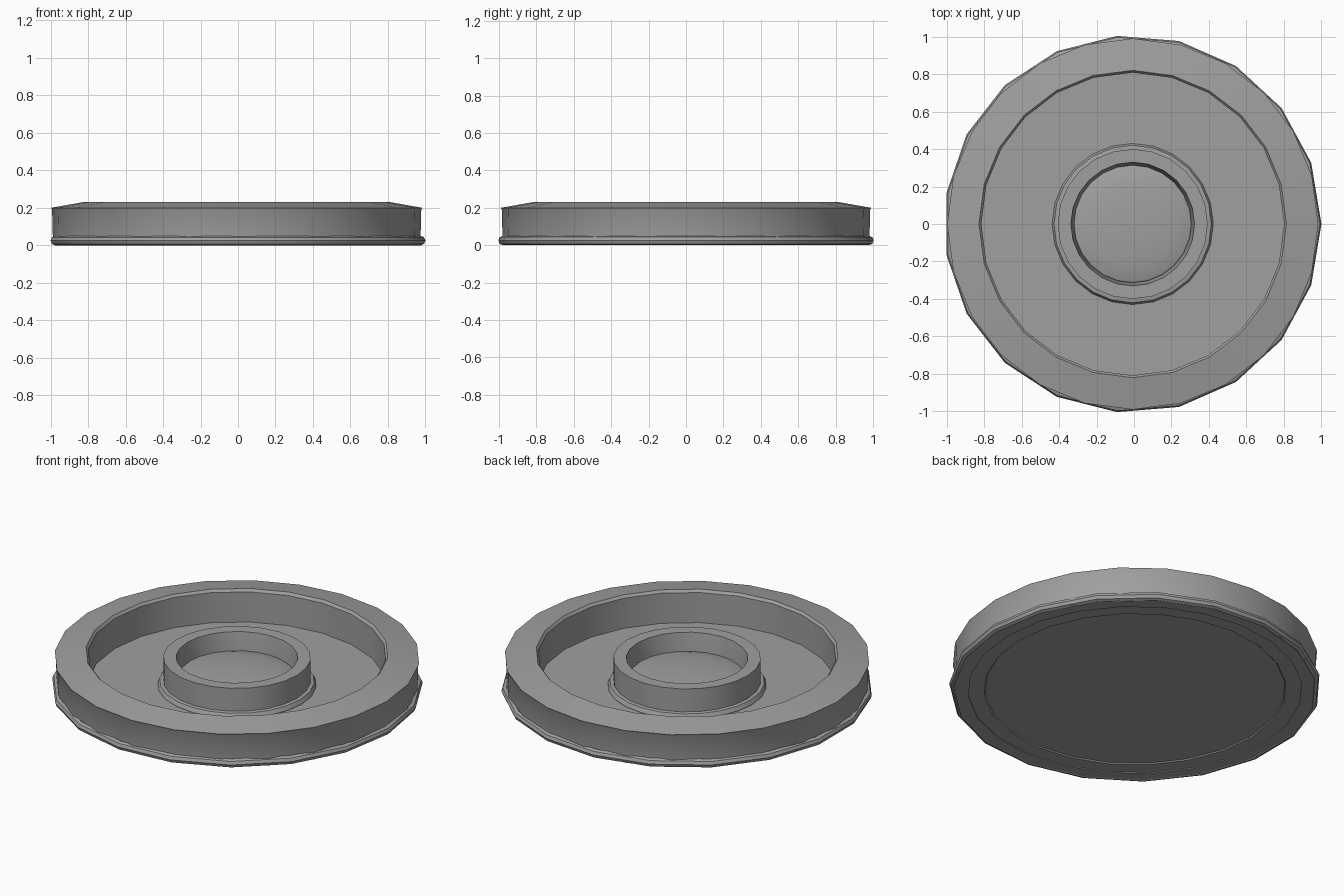
import bpy, bmesh, math

cube = bpy.data.objects.get("Cube")
if cube:
    bpy.data.objects.remove(cube, do_unlink=True)

# Single stone colour
COLOUR = (0.35, 0.35, 0.35, 1)
stone = bpy.data.materials.new("grey_stone")
stone.use_nodes = True
stone.diffuse_color = COLOUR
stone.node_tree.nodes["Principled BSDF"].inputs["Base Color"].default_value = COLOUR

CENTRE_X = -0.007


def lathe(name, profile, sides, closed=True):
    """Revolve (radius, z) points about the vertical axis; radius 0 makes a pole."""
    bm = bmesh.new()
    rings = []
    for r, z in profile:
        if r == 0:
            rings.append([bm.verts.new((0, 0, z))] * sides)
            continue
        ring = []
        for i in range(sides):
            a = math.tau * i / sides
            ring.append(bm.verts.new((r * math.cos(a), r * math.sin(a), z)))
        rings.append(ring)
    pairs = list(zip(rings, rings[1:]))
    if closed:
        pairs.append((rings[-1], rings[0]))
    for low, high in pairs:
        for i in range(sides):
            j = (i + 1) % sides
            corners = list(dict.fromkeys((low[i], low[j], high[j], high[i])))
            if len(corners) > 2:
                bm.faces.new(corners)
    bmesh.ops.recalc_face_normals(bm, faces=bm.faces)
    mesh = bpy.data.meshes.new(name)
    bm.to_mesh(mesh)
    bm.free()
    mesh.materials.append(stone)
    obj = bpy.data.objects.new(name, mesh)
    obj.location.x = CENTRE_X
    bpy.context.collection.objects.link(obj)
    bpy.ops.object.select_all(action="DESELECT")
    obj.select_set(True)
    bpy.context.view_layer.objects.active = obj
    bpy.ops.object.shade_smooth_by_angle(angle=math.radians(25))
    return obj


# Outer basin wall with sloping rim and chamfered inner edge
lathe("basin_wall", [(0.82, 0.008), (0.905, 0.008), (0.905, 0.003), (0.98, 0.003),
                     (0.985, 0.19), (0.99, 0.2), (0.82, 0.23),
                     (0.808, 0.215), (0.808, 0.02)], 24)

# Rounded moulding around the foot, with fewer sides than the wall
MINOR = 0.025
moulding = [(0.982 + MINOR * math.cos(math.tau * k / 8),
             MINOR + MINOR * math.sin(math.tau * k / 8)) for k in range(8)]
lathe("base_moulding", moulding, 19)

# Basin floor slab
lathe("basin_floor", [(0, 0.014), (0.83, 0.014), (0.83, 0.035), (0, 0.035)], 24, closed=False)

# Central ring with flared foot
lathe("centre_ring", [(0.31, 0.02), (0.43, 0.02), (0.43, 0.04), (0.42, 0.06),
                      (0.4, 0.063), (0.4, 0.2), (0.33, 0.2), (0.312, 0.08)], 24)

# Shallow dome inside the central ring
dome = [(0.32 * math.cos(math.pi * k / 12), 0.085 + 0.04 * math.sin(math.pi * k / 12))
        for k in range(6)]
lathe("centre_dome", [(0, 0.02), (0.32, 0.02)] + dome + [(0, 0.125)], 24, closed=False)
